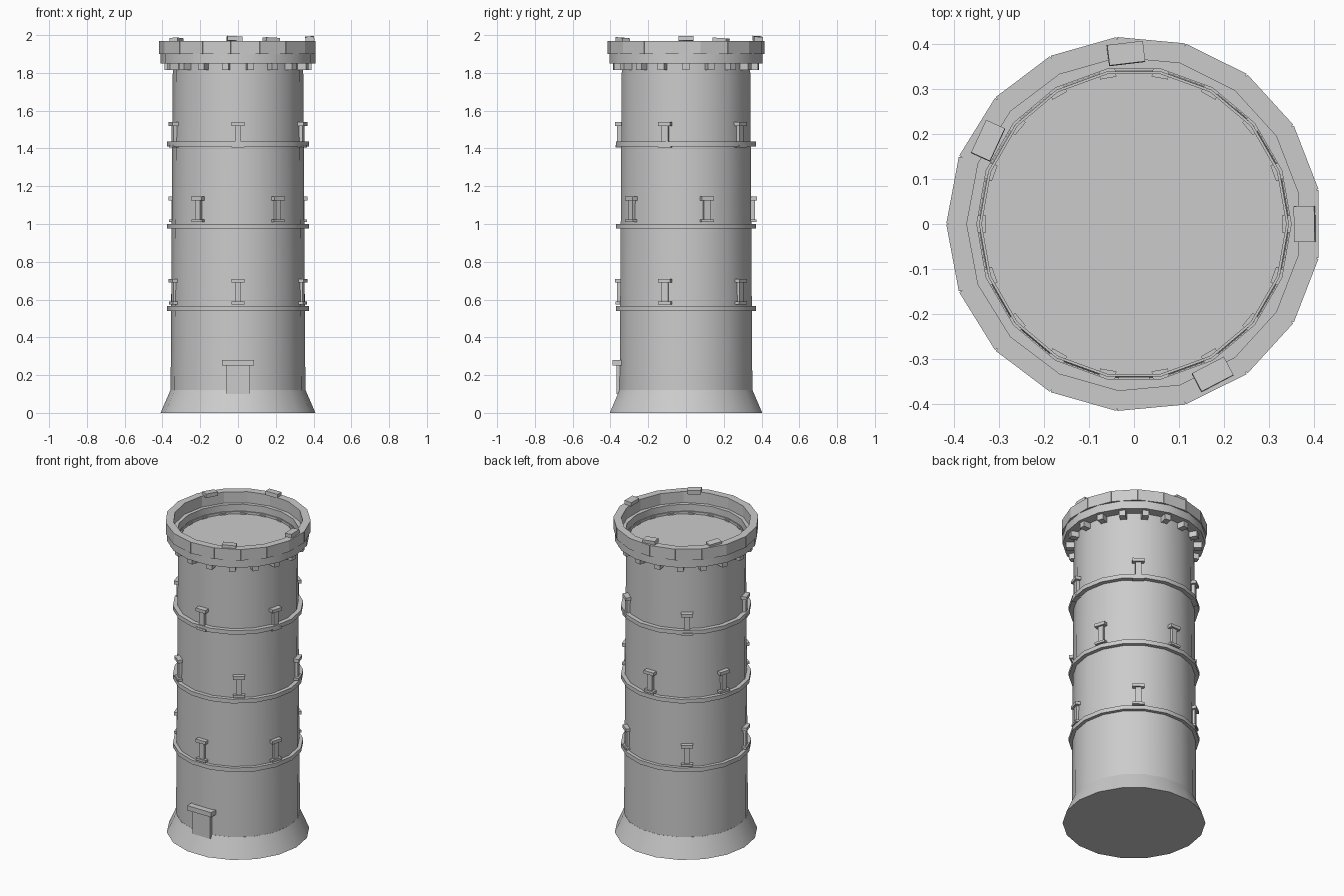
import bpy, bmesh, math
from mathutils import Matrix, Vector

if "Cube" in bpy.data.objects:
    bpy.data.objects.remove(bpy.data.objects["Cube"])

stone = bpy.data.materials.new("grey stone")
stone.diffuse_color = (0.6, 0.6, 0.6, 1)
stone.use_nodes = True
stone.node_tree.nodes["Principled BSDF"].inputs["Base Color"].default_value = stone.diffuse_color


def finish(name, bm, smooth=False):
    bmesh.ops.recalc_face_normals(bm, faces=bm.faces)
    me = bpy.data.meshes.new(name)
    bm.to_mesh(me)
    bm.free()
    me.materials.append(stone)
    ob = bpy.data.objects.new(name, me)
    bpy.context.collection.objects.link(ob)
    if smooth:
        bpy.ops.object.select_all(action='DESELECT')
        ob.select_set(True)
        bpy.context.view_layer.objects.active = ob
        bpy.ops.object.shade_smooth_by_angle(angle=math.radians(30))
    return ob


def lathe(name, profile, closed=False, sides=18):
    """Revolve (radius, z) points; open profiles get caps at both ends."""
    bm = bmesh.new()
    rings = []
    for r, z in profile:
        rings.append([bm.verts.new((r * math.cos(2 * math.pi * i / sides),
                                    r * math.sin(2 * math.pi * i / sides), z))
                      for i in range(sides)])
    pairs = list(zip(rings, rings[1:]))
    if closed:
        pairs.append((rings[-1], rings[0]))
    else:
        bm.faces.new(rings[0])
        bm.faces.new(rings[-1])
    for a, b in pairs:
        for i in range(sides):
            j = (i + 1) % sides
            bm.faces.new((a[i], a[j], b[j], b[i]))
    return finish(name, bm, True)


def add_box(bm, deg, r0, r1, width, z0, z1, tilt=None):
    """Box between two radii, facing outward at an angle around the tower."""
    m = Matrix.Rotation(math.radians(deg), 4, 'Z')
    m = m @ Matrix.Translation(((r0 + r1) / 2, 0, (z0 + z1) / 2))
    if tilt:
        for axis, t in zip('XYZ', tilt):
            m = m @ Matrix.Rotation(math.radians(t), 4, axis)
    m = m @ Matrix.Diagonal((r1 - r0, width, z1 - z0, 1))
    bmesh.ops.create_cube(bm, size=1, matrix=m)


# Flared foot, tapered shaft with sunken deck
lathe("base", [(0.41, 0), (0.358, 0.12)])
lathe("tower_shaft", [(0.357, 0.1), (0.345, 1.86), (0.339, 1.86), (0.339, 1.845)])

# Storey bands
for n, z in enumerate((0.54, 0.975, 1.41)):
    lathe(f"band_{n + 1}", [(0.34, z), (0.375, z), (0.375, z + 0.026), (0.34, z + 0.026)], True)

# Ledge below the parapet
lathe("parapet_ledge", [(0.35, 1.85), (0.41, 1.85), (0.41, 1.90), (0.35, 1.90)], True)

# Corbels
bm = bmesh.new()
for i in range(18):
    add_box(bm, i * 20, 0.33, 0.39, 0.037, 1.815, 1.852)
finish("corbels", bm)

# Parapet blocks
bm = bmesh.new()
for i in range(17):
    add_box(bm, i * 360 / 17, 0.366, 0.411, 0.151, 1.90, 1.97)
finish("parapet_blocks", bm)

# Loose cap stones: angle, middle radius, tilt
bm = bmesh.new()
for deg, r, z, tilt in ((0, 0.38, 1.981, (1, -5, 1)), (92.7, 0.38, 1.981, (3, 4, 4)),
                        (150.3, 0.374, 1.972, (3, 3, 5)), (-62.4, 0.378, 1.974, (-3, -3, 0))):
    add_box(bm, deg, r - 0.023, r + 0.023, 0.08, z - 0.012, z + 0.012, tilt)
finish("cap_stones", bm)

# Windows: panel, lintel and sill, five per storey, staggered
for n, (z, start) in enumerate(((0.575, -90), (1.01, -54), (1.405, -90))):
    bm = bmesh.new()
    for i in range(5):
        d = start + 72 * i
        add_box(bm, d, 0.33, 0.364, 0.034, z + 0.005, z + 0.125)
        add_box(bm, d, 0.33, 0.375, 0.068, z + 0.115, z + 0.135)
        add_box(bm, d, 0.33, 0.373, 0.068, z, z + 0.014)
    finish(f"windows_{n + 1}", bm)

# Door with lintel
bm = bmesh.new()
add_box(bm, -90, 0.33, 0.368, 0.125, 0.10, 0.26)
add_box(bm, -90, 0.33, 0.388, 0.168, 0.25, 0.28)
finish("door", bm)
